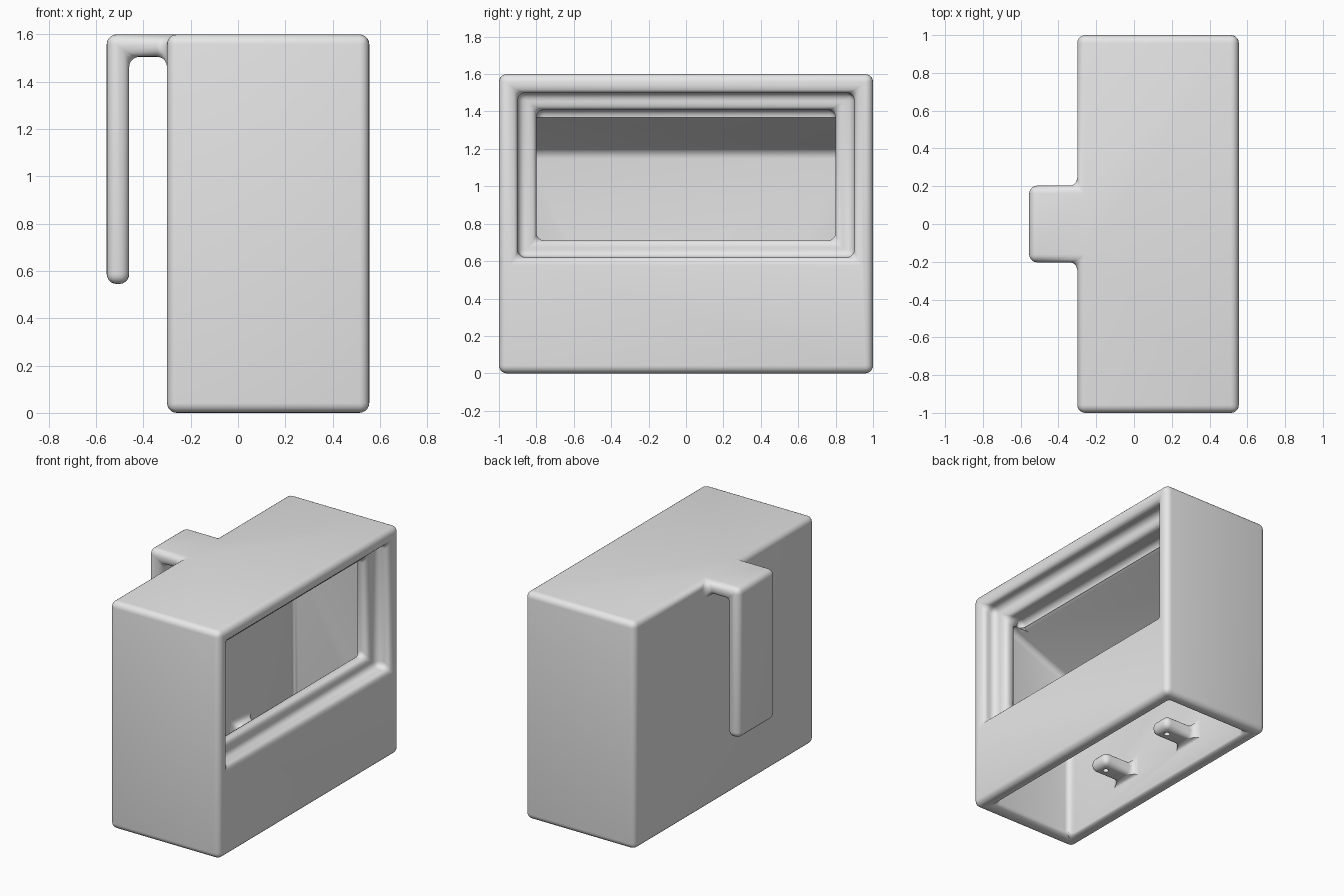
import bpy, bmesh, math

cube = bpy.data.objects.get("Cube")
if cube:
    bpy.data.objects.remove(cube, do_unlink=True)

grey = bpy.data.materials.new("plain grey")
grey.use_nodes = True
grey.diffuse_color = (0.8, 0.8, 0.8, 1)
grey.node_tree.nodes["Principled BSDF"].inputs["Base Color"].default_value = (0.8, 0.8, 0.8, 1)


def add_object(name, bm):
    bmesh.ops.recalc_face_normals(bm, faces=bm.faces)
    mesh = bpy.data.meshes.new(name)
    bm.to_mesh(mesh)
    bm.free()
    mesh.materials.append(grey)
    ob = bpy.data.objects.new(name, mesh)
    bpy.context.collection.objects.link(ob)
    return ob


def prism(name, profile, y0, y1):
    """Extrude an x-z profile along y."""
    bm = bmesh.new()
    face = bm.faces.new([bm.verts.new((x, y0, z)) for x, z in profile])
    out = bmesh.ops.extrude_face_region(bm, geom=[face])
    moved = [v for v in out["geom"] if isinstance(v, bmesh.types.BMVert)]
    bmesh.ops.translate(bm, verts=moved, vec=(0, y1 - y0, 0))
    return add_object(name, bm)


def box(name, x0, x1, y0, y1, z0, z1):
    return prism(name, [(x0, z0), (x1, z0), (x1, z1), (x0, z1)], y0, y1)


def combine(target, other, operation):
    mod = target.modifiers.new(other.name, 'BOOLEAN')
    mod.object, mod.operation, mod.solver = other, operation, 'EXACT'
    other.hide_render = True
    helpers.append(other)


helpers = []
LEFT, RIGHT = -0.3, 0.555
housing = box("housing", LEFT, RIGHT, -1, 1, 0, 1.6)

# Hollow inside, open at the bottom, with a sloped ceiling and a window lip
cavity = [(-0.2, -0.2), (0.45, -0.2), (0.45, 0.51), (0.35, 0.51), (0.35, 1.41), (-0.2, 1.19)]
combine(housing, prism("cavity_cutter", cavity, -0.9, 0.9), 'DIFFERENCE')

# Stepped window
combine(housing, box("window_recess_cutter", 0.45, 0.7, -0.9, 0.9, 0.62, 1.5), 'DIFFERENCE')
combine(housing, box("window_opening_cutter", 0.3, 0.7, -0.8, 0.8, 0.71, 1.41), 'DIFFERENCE')

# Hanging hook
hook = [(-0.25, 1.6), (-0.555, 1.6), (-0.555, 0.545), (-0.46, 0.545), (-0.46, 1.505), (-0.25, 1.505)]
combine(housing, prism("hook", hook, -0.203, 0.203), 'UNION')

# Screw tabs on the inner wall
TAB_Y = 0.315
for side, y in (("left", TAB_Y), ("right", -TAB_Y)):
    combine(housing, box("screw_tab_" + side, -0.25, 0.05, y - 0.08, y + 0.08, 0.19, 0.285), 'UNION')

# Merge flat regions, then round every edge and inner corner
flatten = housing.modifiers.new("flatten", 'DECIMATE')
flatten.decimate_type = 'DISSOLVE'
flatten.angle_limit = math.radians(1)
rounding = housing.modifiers.new("rounding", 'BEVEL')
rounding.width = 0.042
rounding.segments = 5
rounding.limit_method = 'ANGLE'
rounding.angle_limit = math.radians(35)
rounding.use_clamp_overlap = False

# Screw holes
for side, y in (("left", TAB_Y), ("right", -TAB_Y)):
    bm = bmesh.new()
    bmesh.ops.create_cone(bm, cap_ends=True, segments=16, radius1=0.02, radius2=0.02, depth=0.3)
    bmesh.ops.translate(bm, verts=bm.verts, vec=(-0.02, y, 0.24))
    combine(housing, add_object("screw_hole_cutter_" + side, bm), 'DIFFERENCE')

# Bake the modifiers and drop the helpers
bpy.context.view_layer.update()
baked = bpy.data.meshes.new_from_object(housing.evaluated_get(bpy.context.evaluated_depsgraph_get()))
housing.modifiers.clear()
housing.data = baked
for helper in helpers:
    bpy.data.objects.remove(helper, do_unlink=True)

bpy.ops.object.select_all(action='DESELECT')
housing.select_set(True)
bpy.context.view_layer.objects.active = housing
bpy.ops.object.shade_smooth_by_angle(angle=math.radians(35))
